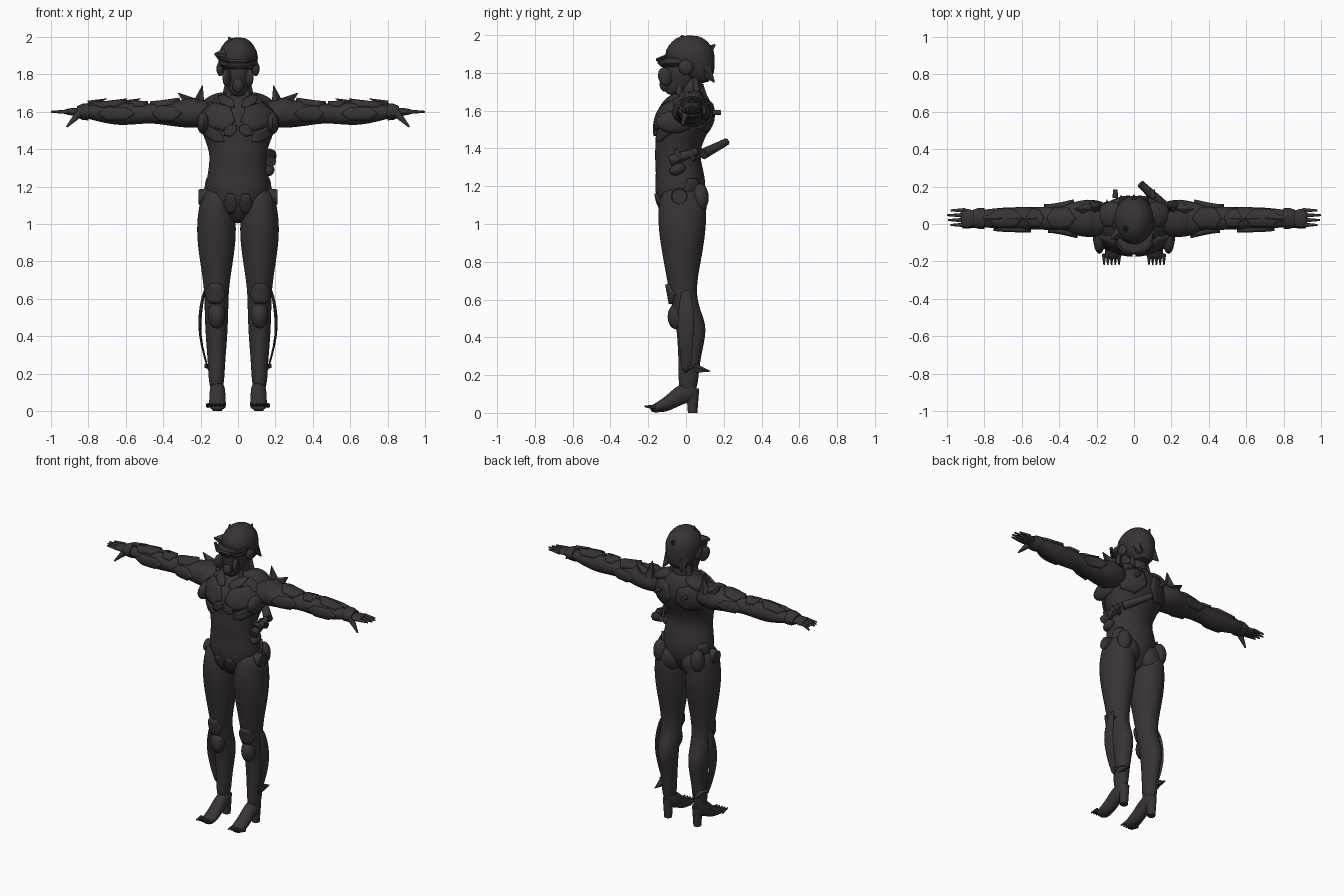
import bpy, bmesh, math
from mathutils import Vector, Matrix, Euler

cube = bpy.data.objects.get("Cube")
if cube:
    bpy.data.objects.remove(cube, do_unlink=True)

# One dark armour colour
COLOUR = (0.042, 0.034, 0.034, 1)
dark = bpy.data.materials.new("dark brown armour")
dark.use_nodes = True
dark.diffuse_color = COLOUR
shader = next(node for node in dark.node_tree.nodes if node.type == "BSDF_PRINCIPLED")
shader.inputs["Base Color"].default_value = COLOUR


def finish(name, bm, mirror=True):
    """Turns a bmesh into a shaded object, mirrored to the other side if asked."""
    bmesh.ops.recalc_face_normals(bm, faces=bm.faces)
    mesh = bpy.data.meshes.new(name)
    bm.to_mesh(mesh)
    bm.free()
    mesh.materials.append(dark)
    part = bpy.data.objects.new(name, mesh)
    bpy.context.collection.objects.link(part)
    bpy.ops.object.select_all(action="DESELECT")
    part.select_set(True)
    bpy.context.view_layer.objects.active = part
    bpy.ops.object.shade_smooth_by_angle(angle=math.radians(45))
    if mirror:
        part.modifiers.new("mirror", "MIRROR")
    return part


def loft(name, axis, middle, rows, mirror=True, sides=16, smooth=2):
    """Oval rings along an axis; each row is position, two half sizes and an optional shift."""
    bm = bmesh.new()
    rings = []
    for along, half_a, half_b, *shift in rows:
        mid_a, mid_b = middle(along) if callable(middle) else middle
        ring = []
        for step in range(sides):
            angle = math.tau * step / sides
            a = mid_a + half_a * math.cos(angle)
            b = mid_b + sum(shift) + half_b * math.sin(angle)
            place = {"x": (along, a, b), "y": (a, along, b), "z": (a, b, along)}[axis]
            ring.append(bm.verts.new(place))
        rings.append(ring)
    for low, high in zip(rings, rings[1:]):
        for step in range(sides):
            after = (step + 1) % sides
            bm.faces.new((low[step], low[after], high[after], high[step]))
    bm.faces.new(rings[0])
    bm.faces.new(rings[-1])
    part = finish(name, bm, mirror)
    if smooth:
        subdivision = part.modifiers.new("smooth", "SUBSURF")
        subdivision.levels = subdivision.render_levels = smooth
    return part


def blob(name, centre, size, tilt=(0, 0, 0), mirror=True):
    """Stretched and tilted sphere for a padded part."""
    bm = bmesh.new()
    turn = Euler([math.radians(degrees) for degrees in tilt]).to_matrix().to_4x4()
    shape = Matrix.Translation(centre) @ turn @ Matrix.Diagonal((*size, 1))
    bmesh.ops.create_uvsphere(bm, u_segments=16, v_segments=10, radius=1, matrix=shape)
    return finish(name, bm, mirror)


def rods(name, ends, radius, tip_radius, sides=8, mirror=True):
    """Straight tapered rods or spikes, one for each start and end point."""
    bm = bmesh.new()
    for start, end in ends:
        start, end = Vector(start), Vector(end)
        span = end - start
        turn = span.to_track_quat("Z", "Y").to_matrix().to_4x4()
        bmesh.ops.create_cone(bm, cap_ends=True, segments=sides, radius1=radius,
                              radius2=tip_radius, depth=span.length,
                              matrix=Matrix.Translation((start + end) / 2) @ turn)
    return finish(name, bm, mirror)


def panel(name, target, view, centre, size, turn=0, sides=6, thick=.03):
    """Angular armour plate laid onto a body part along one axis, then thickened."""
    place = {"front": lambda u, v: (u, -1, v), "back": lambda u, v: (u, 1, v),
             "top": lambda u, v: (u, v, 3), "side": lambda u, v: (1, u, v)}[view]
    outline = []
    for step in range(sides):
        angle = math.tau * step / sides
        corner = Vector((size[0] * math.cos(angle), size[1] * math.sin(angle)))
        corner.rotate(Matrix.Rotation(math.radians(turn), 2))
        outline.append(place(*(corner + Vector(centre))))
    bm = bmesh.new()
    bm.faces.new([bm.verts.new(point) for point in outline])
    bmesh.ops.triangulate(bm, faces=bm.faces[:])
    bmesh.ops.subdivide_edges(bm, edges=bm.edges[:], cuts=4, use_grid_fill=True)
    part = finish(name, bm, mirror=False)
    wrap = part.modifiers.new("wrap", "SHRINKWRAP")
    wrap.target, wrap.wrap_method = target, "PROJECT"
    wrap.use_project_x = view == "side"
    wrap.use_project_y = view in ("front", "back")
    wrap.use_project_z = view == "top"
    wrap.use_negative_direction = wrap.use_positive_direction = True
    solid = part.modifiers.new("thickness", "SOLIDIFY")
    solid.thickness, solid.offset = thick, 0
    part.modifiers.new("mirror", "MIRROR")
    return part


# Torso and neck
torso = loft("torso", "z", (0, -.03), [
    (1, .04, .06), (1.1, .14, .12), (1.18, .18, .14), (1.27, .165, .13), (1.37, .15, .12, -.02),
    (1.45, .18, .13), (1.55, .22, .16, .02), (1.64, .19, .13, .04), (1.71, .08, .07, .06)],
    mirror=False)
loft("neck", "z", (0, .03), [(1.6, .07, .07), (1.7, .06, .06), (1.8, .06, .06)], mirror=False)
rods("neck_tubes", [((.07, .06, 1.66), (.05, .05, 1.78)), ((.05, -.04, 1.66), (.04, -.03, 1.76))],
     radius=.02, tip_radius=.015)
blob("buttock", centre=(.085, .04, 1.1), size=(.08, .07, .09))

# Head: face mask, helmet shell, visor, guards and jagged crest
loft("face_mask", "z", (0, -.03), [(1.68, .03, .04, -.04), (1.73, .06, .08), (1.8, .08, .1),
                                   (1.9, .08, .1)], mirror=False)
loft("helmet", "z", (0, .02), [
    (1.74, .06, .05, .06), (1.81, .1, .1, .04), (1.87, .115, .14), (1.92, .113, .14),
    (1.97, .08, .1), (2, .04, .05)], mirror=False, sides=10, smooth=1)
loft("visor", "z", (0, -.06), [(1.83, .07, .07), (1.85, .1, .09), (1.88, .1, .09)],
     mirror=False, sides=12, smooth=0)
rods("visor_brim", [((0, -.15, 1.87), (.05, -.15, 1.87)), ((.05, -.15, 1.87), (.1, -.1, 1.89))],
     radius=.01, tip_radius=.01)
blob("cheek_guard", centre=(.06, -.11, 1.78), size=(.02, .04, .05), tilt=(20, 0, 20))
blob("mouth_guard", centre=(0, -.11, 1.74), size=(.03, .03, .04), mirror=False)
blob("ear_disc", centre=(.095, 0, 1.83), size=(.02, .04, .04))
rods("helmet_crest", [((-.03, -.02, 1.95), (-.05, -.02, 2)), ((.02, .03, 1.95), (.05, .06, 1.98)),
                      ((-.08, -.05, 1.9), (-.125, -.08, 1.91)), ((0, .1, 1.9), (0, .155, 1.95))],
     radius=.04, tip_radius=.004, sides=5, mirror=False)
rods("nape_lock", [((.05, .1, 1.82), (.07, .15, 1.75))], radius=.04, tip_radius=.004, sides=5)

# Arms
arm = loft("arm", "x", (.03, 1.59), [
    (.12, .08, .07), (.23, .11, .08), (.32, .09, .073), (.4, .07, .06), (.48, .06, .05),
    (.61, .062, .066), (.7, .06, .055), (.8, .048, .038, .01), (.87, .04, .023, .01)])
blob("shoulder_cap", centre=(.25, .03, 1.6), size=(.08, .1, .075), tilt=(0, 15, 0))
panel("upper_arm_plate", arm, "top", centre=(.39, .03), size=(.08, .06))
panel("elbow_plate", arm, "top", centre=(.53, .03), size=(.05, .05))
panel("forearm_plate", arm, "top", centre=(.69, .03), size=(.1, .05))
panel("bicep_plate", arm, "front", centre=(.38, 1.59), size=(.08, .04))
panel("forearm_side_plate", arm, "front", centre=(.65, 1.59), size=(.1, .035))
panel("tricep_plate", arm, "back", centre=(.4, 1.59), size=(.08, .035))
rods("forearm_blades", [((x, .03, 1.64), (x - .1, .03, 1.67)) for x in (.62, .69, .8)],
     radius=.02, tip_radius=.002, sides=5)
loft("wrist_cuff", "x", (.03, 1.6), [(.8, .056, .046), (.83, .056, .044), (.86, .047, .03)],
     smooth=0)

# Hands
loft("palm", "x", (.03, 1.6), [(.84, .04, .025), (.89, .055, .02), (.93, .048, .015)], smooth=1)
rods("fingers", [((.9, -.005 + .026 * i, 1.6), (reach, -.005 + .026 * i, 1.6))
                 for i, reach in enumerate((.98, .995, 1, .98))], radius=.013, tip_radius=.005)
rods("thumb", [((.85, 0, 1.59), (.915, -.02, 1.52))], radius=.022, tip_radius=.005)

# Chest, collar and back armour
panel("pectoral_plate", torso, "front", centre=(.1, 1.57), size=(.09, .075), turn=15)
panel("rib_plate", torso, "front", centre=(.13, 1.48), size=(.07, .03), turn=35)
panel("breastbone_plate", torso, "front", centre=(.04, 1.5), size=(.04, .03), turn=-40)
panel("collar_plate", torso, "front", centre=(.06, 1.65), size=(.05, .025), turn=30)
panel("shoulder_blade_plate", torso, "back", centre=(.1, 1.57), size=(.085, .09), turn=15)
rods("back_bolt", [((.1, .14, 1.59), (.1, .185, 1.59))], radius=.015, tip_radius=.012)
blob("trapezius_pad", centre=(.12, .05, 1.66), size=(.08, .07, .035), tilt=(0, 22, 0))
blob("side_pad", centre=(.185, -.06, 1.54), size=(.035, .1, .06))
rods("shoulder_spikes", [((.21, .09, 1.63), (.19, .09, 1.74)), ((.25, .08, 1.64), (.32, .08, 1.7))],
     radius=.04, tip_radius=.002, sides=5)

# Legs
leg = loft("leg", "z", (.115, -.02), [
    (1.2, .07, .1), (1.1, .095, .13), (1, .108, .13), (.9, .104, .118), (.8, .09, .1),
    (.65, .066, .072), (.55, .065, .073, .02), (.46, .062, .083, .05), (.36, .056, .07, .045),
    (.25, .046, .055, .035), (.09, .04, .052, .03)])
panel("kneecap", leg, "front", centre=(.12, .63), size=(.05, .06))
loft("shin_guard", "z", (.115, -.05), [(.58, .03, .02), (.54, .05, .05), (.48, .045, .05),
                                       (.44, .02, .02)], smooth=1)
loft("calf_fin", "z", lambda z: (.207 - .8 * (z - .46) ** 2, 0), [
    (.66, .005, .02), (.57, .01, .04), (.46, .008, .045), (.36, .006, .035), (.2, .005, .025)],
    smooth=1)
rods("fin_struts", [((.14, .02, z), (.18, .02, z)) for z in (.6, .24)],
     radius=.015, tip_radius=.01)
rods("ankle_spur", [((.14, .04, .235), (.145, .13, .22))], radius=.03, tip_radius=.002, sides=5)

# Hip fittings
rods("hip_disc", [((.16, -.035, 1.145), (.21, -.035, 1.145))],
     radius=.046, tip_radius=.04, sides=16)
panel("hip_plate", torso, "side", centre=(.03, 1.18), size=(.04, .07))
blob("hip_pack", centre=(.14, .075, 1.14), size=(.045, .045, .075))
panel("groin_plate", torso, "front", centre=(.04, 1.11), size=(.035, .06), thick=.02)

# High-heeled feet with toe claws
loft("foot", "y", (.11, .05), [
    (.06, .036, .045, .07), (0, .042, .06, .06), (-.06, .044, .055, .03), (-.1, .045, .045),
    (-.15, .048, .028, -.02), (-.19, .042, .018, -.03)])
loft("heel", "z", (.11, .035), [(.13, .032, .035), (0, .025, .025)], smooth=0)
rods("toe_claws", [((x / 50, -.16, .03), (x / 50, -.22, .035)) for x in range(4, 9)],
     radius=.014, tip_radius=.004, sides=6)

# Sheath and pouch on the left side
rods("sheath", [((.175, -.085, 1.335), (.17, .06, 1.385)), ((.165, .09, 1.37), (.035, .215, 1.435))],
     radius=.03, tip_radius=.02, mirror=False)
rods("sheath_bands", [((.17, y, 1.36), (.17, y + .02, 1.37)) for y in (-.05, .02)],
     radius=.037, tip_radius=.037, mirror=False)
blob("side_pouch", centre=(.165, -.045, 1.29), size=(.03, .045, .03), tilt=(25, 0, 0), mirror=False)
